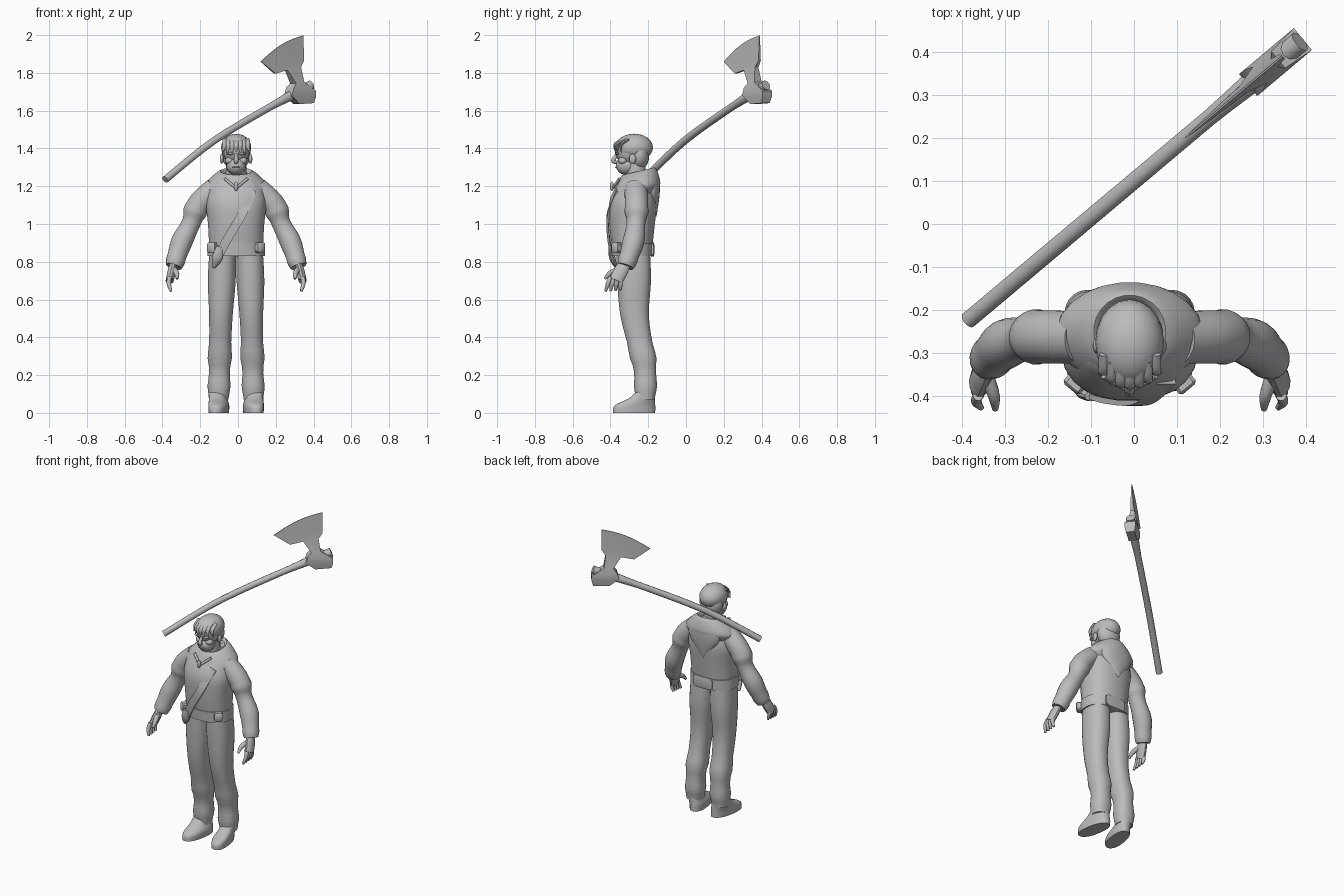
import bpy, bmesh, math
from mathutils import Matrix, Vector

default_cube = bpy.data.objects.get("Cube")
if default_cube:
    bpy.data.objects.remove(default_cube)

# The single flat colour
shade = (0.5, 0.5, 0.5, 1)
grey = bpy.data.materials.new("plain grey")
grey.use_nodes = True
grey.diffuse_color = shade
grey.node_tree.nodes["Principled BSDF"].inputs["Base Color"].default_value = shade

parts = []
body_centre = Vector((-.01, 0, 0))


def finish(name, bm):
    """Turn a finished bmesh into a named grey object."""
    bmesh.ops.recalc_face_normals(bm, faces=bm.faces)
    mesh = bpy.data.meshes.new(name)
    bm.to_mesh(mesh)
    bm.free()
    mesh.materials.append(grey)
    part = bpy.data.objects.new(name, mesh)
    bpy.context.collection.objects.link(part)
    parts.append(part)


def skin(name, rings):
    """Bridge a list of point rings and cap both ends."""
    bm = bmesh.new()
    loops = [[bm.verts.new(point) for point in ring] for ring in rings]
    for lower, upper in zip(loops, loops[1:]):
        for i in range(len(lower)):
            bm.faces.new((lower[i - 1], lower[i], upper[i], upper[i - 1]))
    bm.faces.new(loops[0])
    bm.faces.new(loops[-1])
    finish(name, bm)


def spline(keys, steps=6):
    """Fill in smooth rows between a few key rows."""
    last = len(keys) - 1
    rows = []
    for i in range(last):
        before, start, end, after = (
            Vector(keys[min(max(i + k, 0), last)]) for k in (-1, 0, 1, 2))
        for step in range(steps):
            t = step / steps
            bend = before * 2 - start * 5 + end * 4 - after
            twist = start * 3 - end * 3 + after - before
            rows.append(start + ((end - before) + (bend + twist * t) * t) * t / 2)
    rows.append(Vector(keys[last]))
    return rows


def puff(z, gathers, spread, gain):
    """Swell the radius where cloth gathers, or where wood flares."""
    return 1 + gain * sum(math.exp(-((z - height) / spread) ** 2) for height in gathers)


def around(count, power=2):
    """Unit points around a rounded square; power 2 is a circle."""
    for i in range(count):
        angle = math.tau * (i + .5) / count
        pair = (math.cos(angle), math.sin(angle))
        yield [math.copysign(abs(value) ** (2 / power), value) for value in pair]


def loft(name, keys, x=0, slant=0, splay=0, tilt=0, power=2.3, gathers=(), flip=1):
    """Stack level ovals; each key is depth position, height, half width, half depth."""
    rings = []
    for y, z, half_width, half_depth in spline(keys):
        swell = puff(z, gathers, .04, .15)
        ring = []
        for c, s in around(24, power):
            depth = half_depth * swell * s
            across = x + slant * z + half_width * swell * c - splay * (depth + half_depth / 2)
            ring.append(body_centre + Vector((across * flip, y + depth, z + tilt * s)))
        rings.append(ring)
    skin(name, rings)


def tube(name, keys, sides=12, wide=1, thin=1, gathers=(), spread=.02, gain=.12,
         flip=1, origin=body_centre):
    """Sweep an oval along a smooth path; each key is a point and a radius."""
    rows = spline(keys)
    points = [origin + Vector((row[0] * flip, row[1], row[2])) for row in rows]
    rings = []
    for i, (row, point) in enumerate(zip(rows, points)):
        along = (points[min(i + 1, len(points) - 1)] - points[max(i - 1, 0)]).normalized()
        across = along.cross(Vector((0, 1, 0))).normalized()
        outward = across.cross(along)
        radius = row[3] * puff(row[2], gathers, spread, gain)
        rings.append([point + (across * wide * c + outward * thin * s) * radius
                      for c, s in around(sides)])
    skin(name, rings)


def place(name, bm, centre, size, turn=0):
    bmesh.ops.scale(bm, vec=size, verts=bm.verts)
    bmesh.ops.rotate(bm, matrix=Matrix.Rotation(turn, 3, "Z"), verts=bm.verts)
    bmesh.ops.translate(bm, vec=body_centre + Vector(centre), verts=bm.verts)
    finish(name, bm)


def ball(name, centre, size):
    bm = bmesh.new()
    bmesh.ops.create_uvsphere(bm, u_segments=20, v_segments=12, radius=1)
    place(name, bm, centre, size)


def box(name, centre, size, turn=0):
    bm = bmesh.new()
    bmesh.ops.create_cube(bm, size=1)
    bmesh.ops.bevel(bm, geom=bm.edges[:], offset=.15, segments=1, affect="EDGES")
    place(name, bm, centre, size, turn)


# Head and hair
loft("neck", [(-.26, 1.15, .06, .06), (-.27, 1.32, .054, .054)], power=2)
ball("skull", (0, -.286, 1.39), (.07, .09, .085))
ball("jaw", (0, -.315, 1.31), (.053, .056, .051))
ball("hair_cap", (0, -.275, 1.405), (.08, .1, .073))
ball("hair_back", (0, -.248, 1.365), (.077, .054, .078))
tube("nose", [(0, -.366, 1.37, .007), (0, -.384, 1.336, .013), (0, -.366, 1.325, .008)])
ball("mouth", (0, -.366, 1.3), (.02, .009, .005))
for i in range(-3, 4):
    x = i * .02
    y = 9 * x * x - .375
    tip = 1.38 - .006 * (i % 3)
    tube("fringe_lock", [(x, y + .04, 1.45, .012), (x, y, 1.42, .014), (x * 1.2, y, tip, .002)],
         thin=.6)

# Jacket, hood and belt
loft("jacket", [(-.285, .87, .143, .106), (-.286, 1, .15, .122), (-.28, 1.12, .16, .126),
                (-.27, 1.22, .13, .09), (-.265, 1.26, .08, .07)])
loft("hood_cowl", [(-.255, 1.15, .14, .1), (-.255, 1.2, .17, .12), (-.25, 1.28, .084, .085),
                   (-.26, 1.2, .058, .06)], tilt=.02, power=2)
loft("hood_back", [(-.166, 1.04, .006, .01), (-.175, 1.15, .1, .035), (-.185, 1.23, .11, .045),
                   (-.2, 1.28, .05, .03)], power=2)
loft("belt", [(-.283, .83, .153, .112), (-.285, .9, .153, .115)])
tube("chest_strap", [(.085, -.365, 1.18, .03), (.03, -.412, 1.05, .03), (-.035, -.411, .94, .03),
                     (-.09, -.395, .84, .03)], sides=4, wide=1.1, thin=.3)
tube("belt_sheath", [(-.085, -.4, .88, .02), (-.1, -.39, .82, .028), (-.12, -.37, .77, .01)],
     thin=.6)
ball("hood_clasp", (0, -.392, 1.2), (.011, .01, .025))
box("back_flap", (.01, -.178, .865), (.14, .02, .075))

for side, flip in (("left", 1), ("right", -1)):
    # Face details and collar cords
    ball(side + "_ear", (.076 * flip, -.283, 1.345), (.01, .018, .026))
    ball(side + "_brow", (.028 * flip, -.364, 1.373), (.024, .011, .007))
    ball(side + "_cheek", (.035 * flip, -.335, 1.335), (.024, .024, .02))
    tube(side + "_collar_cord", [(.06, -.352, 1.24, .008), (0, -.387, 1.19, .007)], flip=flip)
    box(side + "_pouch", (.125 * flip, -.368, .875), (.05, .04, .055), turn=.7 * flip)

    # Sleeve gathered at the elbow and cuff
    tube(side + "_sleeve", [(.11, -.265, 1.19, .06), (.2, -.262, 1.1, .062), (.24, -.265, 1, .05),
                            (.29, -.28, .9, .057), (.33, -.32, .775, .042)],
         sides=20, gathers=(1.06, .8), flip=flip)

    # Hand with curled fingers and a thumb
    tube(side + "_palm", [(.328, -.318, .8, .03), (.34, -.345, .75, .038), (.352, -.372, .7, .036)],
         wide=.6, flip=flip)
    for finger in range(4):
        root = -.345 - .018 * finger
        tip = -.348 - .026 * finger
        low = .65 - .002 * finger
        tube(side + "_finger", [(.352, root, .72, .012), (.356, (root + tip) / 2, .685, .012),
                                (.345, tip, low, .007)], flip=flip)
    tube(side + "_thumb", [(.33, -.355, .76, .016), (.315, -.4, .74, .014), (.312, -.43, .71, .007)],
         flip=flip)

    # Trouser leg gathered below the knee and at the ankle
    loft(side + "_trouser_leg", [(-.28, .86, .07, .09), (-.275, .7, .074, .09), (-.27, .5, .062, .075),
                                 (-.22, .25, .056, .06), (-.215, .07, .052, .05)],
         x=.094, slant=-.026, gathers=(.3, .14), flip=flip)

    # Shoe, toe turned outward
    loft(side + "_shoe", [(-.275, 0, .05, .113), (-.27, .04, .052, .108), (-.235, .075, .047, .072),
                          (-.215, .11, .044, .05)], x=.1, splay=.15, flip=flip)


def on_axe(x, z, offset=0):
    """A point in the upright diagonal plane that the axe lies in."""
    return Vector((x, .1 + .84 * x, z)) + Vector((-.64, .77, 0)) * offset


# Axe haft, flared at the eye and the knob
haft = [(-.385, 1.235), (-.14, 1.432), (.13, 1.597), (.385, 1.735)]
tube("axe_haft", [(*on_axe(x, z), .02) for x, z in haft], sides=10,
     gathers=(1.67, 1.73), gain=.35, origin=Vector())

# Axe head rows: left end, right end, half thickness, upward bow
head_rows = [
    ((.31, 1.635), (.385, 1.64), .026, 0),
    ((.265, 1.68), (.392, 1.675), .033, 0),
    ((.275, 1.72), (.392, 1.705), .033, 0),
    ((.292, 1.745), (.335, 1.752), .025, 0),
    ((.255, 1.815), (.326, 1.83), .012, 0),
    ((.195, 1.796), (.345, 1.865), .008, .03),
    ((.12, 1.86), (.345, 1.998), .002, .022),
]
rings = []
for left, right, half, bow in head_rows:
    line = [Vector(left).lerp(Vector(right), k / 8) for k in range(9)]
    for k, point in enumerate(line):
        point.y += bow * math.sin(math.pi * k / 8)
    rings.append([on_axe(*point, half) for point in line]
                 + [on_axe(*point, -half) for point in reversed(line)])
skin("axe_head", rings)

# Smooth shading with crisp edges kept
bpy.ops.object.select_all(action="DESELECT")
for part in parts:
    part.select_set(True)
bpy.context.view_layer.objects.active = parts[0]
bpy.ops.object.shade_smooth_by_angle(angle=math.radians(40))
